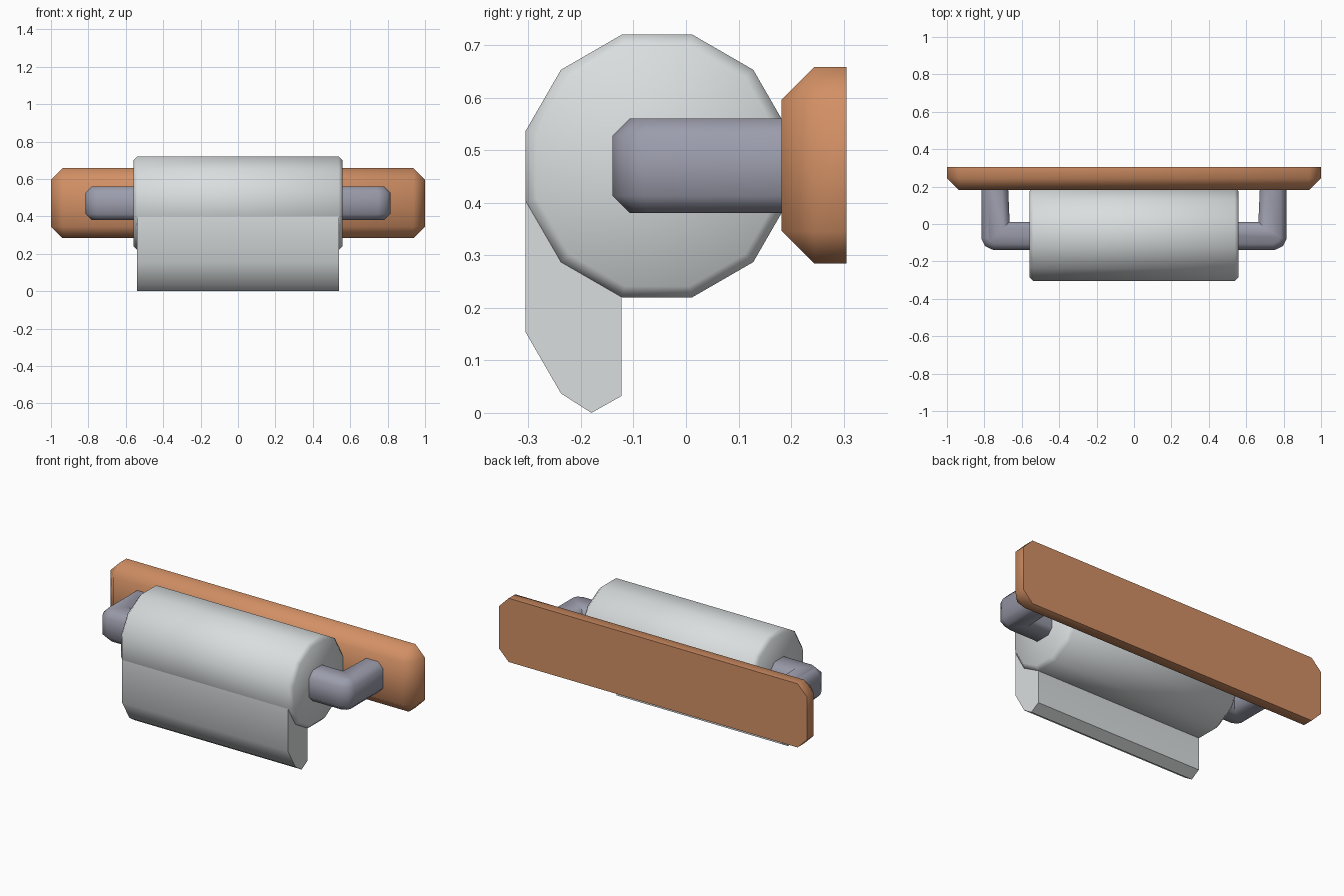
import bpy, bmesh, math
from mathutils import Vector

if "Cube" in bpy.data.objects:
    bpy.data.objects.remove(bpy.data.objects["Cube"])


def material(name, rgb):
    m = bpy.data.materials.new(name)
    m.diffuse_color = (*rgb, 1)
    m.use_nodes = True
    m.node_tree.nodes["Principled BSDF"].inputs["Base Color"].default_value = m.diffuse_color
    return m


COPPER = material("copper_wood", (0.65, 0.28, 0.13))
METAL = material("grey_metal", (0.33, 0.335, 0.41))
PAPER = material("white_paper", (0.70, 0.73, 0.74))


def prism(name, outline, axis, lo, hi, mat, width=0, rule=None):
    """Extrude a 2D outline along an axis, bevelling the edges picked by rule."""
    bm = bmesh.new()

    def place(a, b, t):
        return Vector((t, a, b)) if axis == "x" else Vector((a, b, t))

    face = bm.faces.new([bm.verts.new(place(a, b, lo)) for a, b in outline])
    ext = bmesh.ops.extrude_face_region(bm, geom=[face])
    verts = [g for g in ext["geom"] if isinstance(g, bmesh.types.BMVert)]
    bmesh.ops.translate(bm, verts=verts, vec=place(0, 0, hi - lo))
    bmesh.ops.recalc_face_normals(bm, faces=bm.faces)
    if width:
        edges = [e for e in bm.edges if rule(*[v.co for v in e.verts])]
        bmesh.ops.bevel(bm, geom=edges, offset=width, offset_type="OFFSET",
                        segments=1, profile=0.5, affect="EDGES")
    bmesh.ops.recalc_face_normals(bm, faces=bm.faces)
    me = bpy.data.meshes.new(name)
    bm.to_mesh(me)
    bm.free()
    me.materials.append(mat)
    ob = bpy.data.objects.new(name, me)
    bpy.context.collection.objects.link(ob)
    bpy.ops.object.select_all(action="DESELECT")
    ob.select_set(True)
    bpy.context.view_layer.objects.active = ob
    bpy.ops.object.shade_smooth_by_angle(angle=math.radians(50))
    return ob


# wall plate: all edges chamfered except the rim of the flat back
BACK = 0.305
prism("wall_plate", [(0.182, 0.284), (BACK, 0.284), (BACK, 0.658), (0.182, 0.658)],
      "x", -1, 1, COPPER, 0.062,
      lambda a, b: not (a.y > 0.3 and b.y > 0.3))

# U-shaped bar that carries the roll, its arms sunk into the plate
half = [(0.665, 0.012), (0.675, 0.24), (0.815, 0.24),
        (0.815, -0.08), (0.797, -0.118), (0.75, -0.14)]
bar = half + [(-x, y) for x, y in reversed(half)]
prism("holder_bar", bar, "z", 0.38, 0.56, METAL, 0.033,
      lambda a, b: abs(a.z - b.z) < 0.001 and not (a.y > 0.23 and b.y > 0.23))

# twelve-sided paper roll with a thin chamfer on both ends
CY, CZ, R = -0.055, 0.47, 0.25 / math.cos(math.radians(15))
ring = [(CY + R * math.cos(math.radians(15 + 30 * i)),
         CZ + R * math.sin(math.radians(15 + 30 * i))) for i in range(12)]
prism("paper_roll", ring, "x", -0.56, 0.56, PAPER, 0.021,
      lambda a, b: abs(a.x - b.x) < 0.001)

# hanging sheet, flush with the front of the roll
sheet = [ring[5], ring[6], (-0.305, 0.153), (-0.238, 0.037), (-0.18, 0.0),
         (-0.123, 0.032), (-0.123, 0.30)]
prism("hanging_sheet", sheet, "x", -0.539, 0.539, PAPER)
